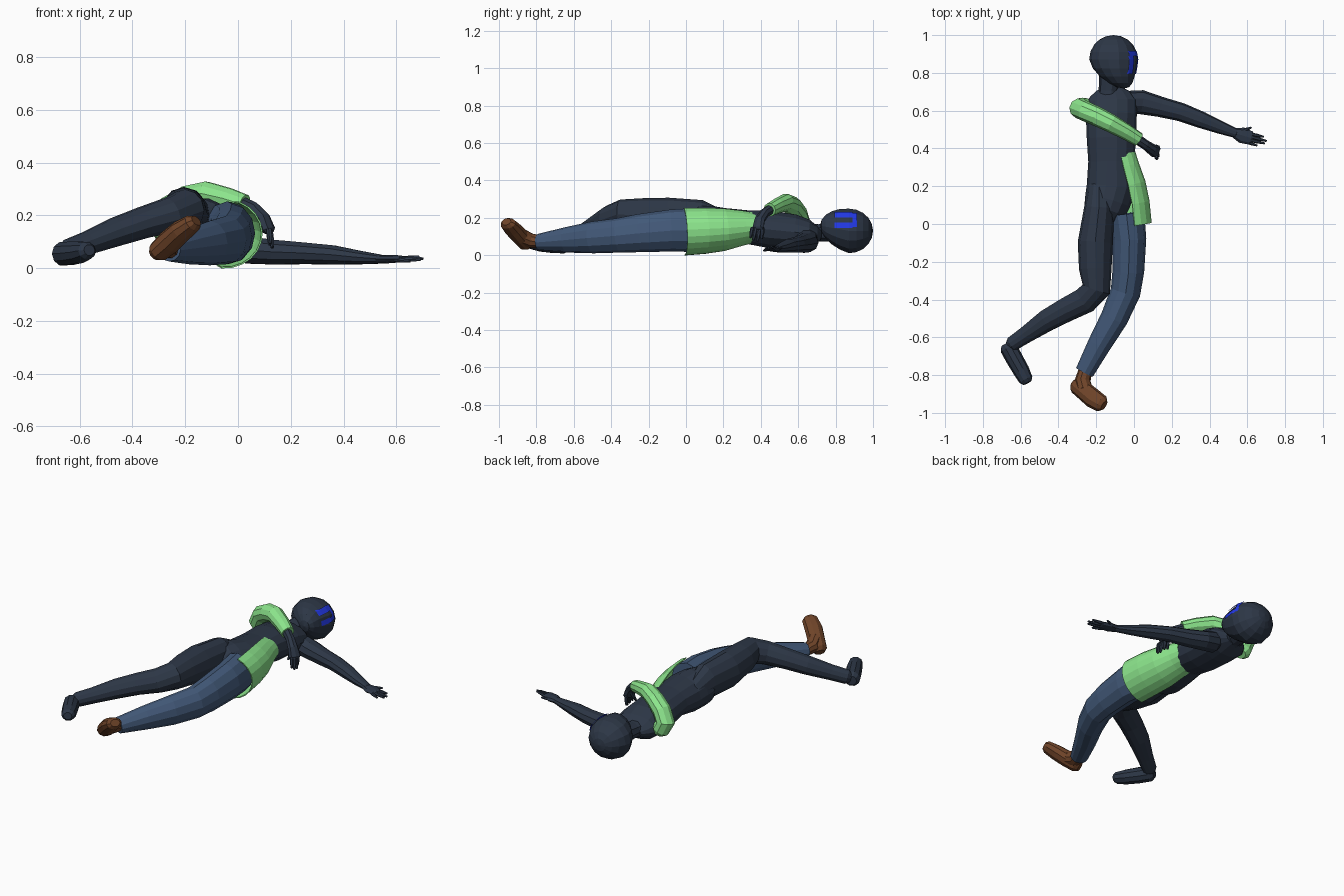
import bpy, bmesh, math
from mathutils import Vector as V
from mathutils.bvhtree import BVHTree


def mat(name, col):
    m = bpy.data.materials.new(name)
    m.diffuse_color = (*col, 1)
    return m


DARK = mat("dark_slate", (0.026, 0.038, 0.062))
GREEN = mat("light_green", (0.275, 0.82, 0.275))
DENIM = mat("denim_blue", (0.055, 0.1, 0.19))
BROWN = mat("shoe_brown", (0.16, 0.058, 0.022))
BLUE = mat("bright_blue", (0.016, 0.04, 0.78))


def finish(bm, name, material):
    bmesh.ops.recalc_face_normals(bm, faces=bm.faces)
    me = bpy.data.meshes.new(name)
    bm.to_mesh(me)
    bm.free()
    me.materials.append(material)
    ob = bpy.data.objects.new(name, me)
    bpy.context.collection.objects.link(ob)
    return ob


def tube(name, material, rings, sides=10, round_ends=(True, True), arc=None):
    """Loft ellipses (x, y, z, half width, half height) along a path; arc gives an open shell."""
    c = [V(r[:3]) for r in rings]
    n = len(c)
    tan = [(c[min(i + 1, n - 1)] - c[max(i - 1, 0)]).normalized() for i in range(n)]
    side = tan[0].cross(V((0, 0, 1))).normalized()
    frames = []
    for i in range(n):
        side = (side - tan[i] * side.dot(tan[i])).normalized()
        frames.append((c[i], side, side.cross(tan[i]), rings[i][3], rings[i][4]))
    # rounded end rings
    for end, k, sgn in ((0, 0, -1), (1, -1, 1)):
        if round_ends[end]:
            p, s, u, w, h = frames[k]
            f = (p + tan[k] * sgn * min(w, h) * 0.55, s, u, w * 0.62, h * 0.62)
            frames = [f] + frames if end == 0 else frames + [f]
    a0, a1 = arc or (0, 360)
    count = sides + 1 if arc else sides
    bm = bmesh.new()
    loops = []
    for p, s, u, w, h in frames:
        ring = []
        for j in range(count):
            a = math.radians(a0 + (a1 - a0) * j / sides)
            ring.append(bm.verts.new(p + s * w * math.cos(a) + u * h * math.sin(a)))
        loops.append(ring)
    for A, B in zip(loops, loops[1:]):
        for j in range(sides):
            k = (j + 1) % count
            bm.faces.new((A[j], A[k], B[k], B[j]))
    if not arc:
        bm.faces.new(loops[0])
        bm.faces.new(loops[-1])
    return finish(bm, name, material)


def fingers(name, base_tips, r):
    for i, (a, b) in enumerate(base_tips):
        m = (V(a) + V(b)) / 2
        tube(f"{name}_{i + 1}", DARK, [(*a, r, r), (*m, r, r), (*b, r * .6, r * .6)], 6)


# torso, neck
tube("torso", DARK, [(-.155, .07, .16, .112, .105), (-.14, .12, .155, .122, .112), (-.12, .2, .145, .13, .11),
                     (-.12, .33, .15, .122, .092), (-.12, .45, .138, .13, .102), (-.12, .58, .125, .135, .095),
                     (-.12, .65, .115, .135, .078), (-.125, .69, .11, .105, .05)], 14)
tube("neck", DARK, [(-.135, .66, .115, .065, .055), (-.135, .71, .12, .052, .048),
                    (-.125, .80, .125, .06, .055)], 10)

# head: egg-shaped, jaw pulled towards the face side
bm = bmesh.new()
bmesh.ops.create_uvsphere(bm, u_segments=14, v_segments=10, radius=1)
for v in bm.verts:
    x, y, z = v.co.y, v.co.z, v.co.x
    low = max(0, -y)
    v.co = (-.108 + x * .129 * (1 - .2 * low) + .055 * low * low,
            .872 + y * (.128 if y > 0 else .155),
            .13 + z * .122 * (1 - .12 * low) + .028 * low)
head = finish(bm, "head", DARK)

# face mark: bars laid on the head surface, seen from +x
tree = BVHTree.FromPolygons([v.co.copy() for v in head.data.vertices],
                            [tuple(p.vertices) for p in head.data.polygons])


def mark(name, y0, y1, z0, z1, ny, nz):
    b = bmesh.new()
    grid = []
    for i in range(ny + 1):
        row = []
        for j in range(nz + 1):
            y, z = y0 + (y1 - y0) * i / ny, z0 + (z1 - z0) * j / nz
            hit = tree.ray_cast(V((1, y, z)), V((-1, 0, 0)))[0]
            if hit is None:
                hit = tree.find_nearest(V((-.02, y, z)))[0]
            row.append(b.verts.new(hit + V((.005, 0, .004))))
        grid.append(row)
    for i in range(ny):
        for j in range(nz):
            b.faces.new((grid[i][j], grid[i + 1][j], grid[i + 1][j + 1], grid[i][j + 1]))
    finish(b, name, BLUE)


mark("face_mark_upper", .795, .89, .198, .226, 10, 5)
mark("face_mark_lower", .795, .89, .142, .17, 10, 5)
mark("face_mark_bridge", .89, .915, .146, .222, 4, 10)

# jacket flap around the flank and underside
flap = tube("jacket_flap", GREEN, [(-.115, .365, .15, .12, .08), (-.105, .30, .148, .13, .094),
                                   (-.085, .2, .14, .145, .115), (-.065, .1, .135, .146, .125),
                                   (-.05, -.012, .13, .142, .129)],
            10, round_ends=(False, False), arc=(112, 275))
sol = flap.modifiers.new("thickness", "SOLIDIFY")
sol.thickness = .006
sol.offset = 0

# trouser leg and shoe
tube("trouser_leg", DENIM, [(-.04, .055, .135, .095, .118), (-.025, -.08, .132, .09, .112),
                            (-.03, -.25, .118, .084, .102), (-.045, -.36, .106, .08, .092),
                            (-.105, -.5, .095, .073, .085), (-.185, -.64, .082, .062, .068),
                            (-.262, -.785, .07, .05, .045)], 12, round_ends=(False, False))
tube("shoe_ankle", BROWN, [(-.255, -.765, .07, .036, .034), (-.272, -.83, .078, .042, .04),
                           (-.26, -.88, .1, .044, .044)], 10)
tube("shoe", BROWN, [(-.302, -.855, .062, .046, .04), (-.262, -.885, .098, .05, .046),
                     (-.215, -.925, .14, .052, .042), (-.172, -.952, .17, .046, .034)], 10)

# dark leg and foot
tube("dark_leg", DARK, [(-.185, .2, .17, .055, .065), (-.185, .08, .19, .08, .105),
                        (-.205, -.1, .2, .093, .108), (-.205, -.24, .213, .086, .092),
                        (-.2, -.345, .22, .076, .078), (-.26, -.405, .2, .072, .068),
                        (-.36, -.455, .172, .066, .06), (-.46, -.51, .138, .06, .055),
                        (-.57, -.585, .095, .046, .045), (-.645, -.635, .068, .04, .042)], 12)
tube("dark_foot", DARK, [(-.665, -.655, .054, .046, .046), (-.635, -.71, .056, .046, .046),
                         (-.598, -.775, .06, .044, .042), (-.572, -.825, .066, .038, .034)], 10)

# outstretched arm and hand
tube("straight_arm", DARK, [(-.03, .645, .085, .06, .06), (.04, .645, .068, .064, .054),
                            (.14, .62, .06, .054, .049), (.25, .592, .056, .049, .043),
                            (.36, .55, .05, .044, .038), (.46, .51, .04, .034, .027),
                            (.54, .48, .034, .025, .018)], 10)
tube("open_palm", DARK, [(.53, .483, .034, .026, .016), (.57, .47, .034, .042, .016),
                         (.62, .455, .035, .036, .013)], 8)
fingers("open_finger", [((.61, .478, .036), (.685, .462, .042)), ((.615, .462, .035), (.70, .44, .036)),
                        ((.61, .445, .034), (.69, .427, .031)), ((.595, .435, .033), (.65, .416, .025)),
                        ((.565, .49, .035), (.62, .51, .04))], .009)

# bent arm: sleeve over the chest, forearm, loose fist
tube("sleeve", GREEN, [(-.262, .618, .125, .052, .052), (-.288, .612, .17, .055, .055),
                       (-.255, .596, .225, .053, .053), (-.19, .567, .264, .053, .05),
                       (-.12, .532, .282, .049, .047), (-.04, .487, .264, .044, .04),
                       (.025, .447, .243, .038, .036)], 10, round_ends=(True, False))
tube("forearm", DARK, [(.0, .46, .25, .028, .028), (.06, .42, .225, .026, .026),
                       (.095, .395, .19, .03, .026), (.115, .385, .145, .036, .022)], 8)
fingers("bent_finger", [((.118, .41, .145), (.12, .405, .09)), ((.122, .392, .14), (.13, .382, .078)),
                        ((.122, .372, .14), (.13, .36, .082)), ((.118, .355, .145), (.122, .345, .095)),
                        ((.09, .40, .17), (.075, .378, .12))], .011)
